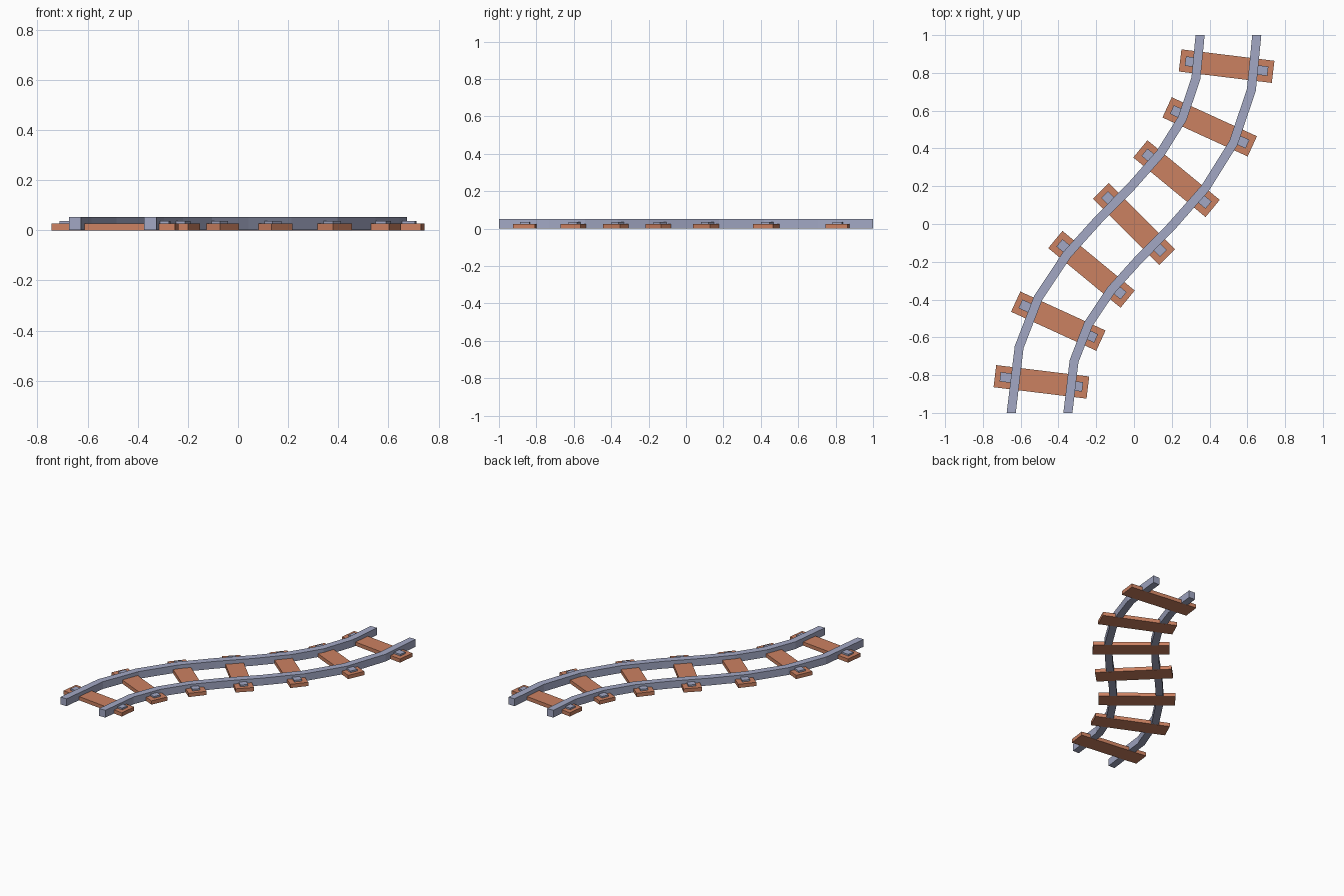
import bpy, bmesh, math
from mathutils import Vector, Matrix

if "Cube" in bpy.data.objects:
    bpy.data.objects.remove(bpy.data.objects["Cube"])


def material(name, rgb):
    m = bpy.data.materials.new(name)
    m.diffuse_color = (*rgb, 1)
    m.use_nodes = True
    m.node_tree.nodes["Principled BSDF"].inputs["Base Color"].default_value = m.diffuse_color
    return m


METAL = material("blue_grey_metal", (0.36, 0.39, 0.55))
WOOD = material("orange_brown_wood", (0.60, 0.22, 0.12))


def path(t):
    """Centre line of the S bend: position and heading angle from +y."""
    p = Vector((-0.5 + 3 * t**2 - 2 * t**3, t**3 - (1 - t)**3, 0))
    angle = math.atan2(6 * t * (1 - t), 3 * (1 - t)**2 + 3 * t**2)
    return p, angle


def finish(bm, name, mat):
    bmesh.ops.recalc_face_normals(bm, faces=bm.faces[:])
    me = bpy.data.meshes.new(name)
    bm.to_mesh(me)
    bm.free()
    me.materials.append(mat)
    ob = bpy.data.objects.new(name, me)
    bpy.context.collection.objects.link(ob)
    return ob


def box(name, mat, place, x, y, z):
    bm = bmesh.new()
    bmesh.ops.create_cube(bm, size=1)
    size = (x[1] - x[0], y[1] - y[0], z[1] - z[0])
    mid = Vector((sum(x) / 2, sum(y) / 2, sum(z) / 2))
    bm.transform(place @ Matrix.Translation(mid) @ Matrix.Diagonal((*size, 1)))
    return finish(bm, name, mat)


# Rails: square bars swept along curves offset to each side
STEPS = (0, 0.116, 0.222, 0.335, 0.445, 0.56, 0.68, 0.795, 0.905, 1)
for name, side in (("left_rail", -1), ("right_rail", 1)):
    bm = bmesh.new()
    rings = []
    for t in STEPS:
        p, a = path(t)
        across = Vector((math.cos(a), -math.sin(a), 0))
        rings.append([bm.verts.new(p + across * (side * 0.15 + w) + Vector((0, 0, z)))
                      for w, z in ((-0.024, 0.001), (0.024, 0.001), (0.024, 0.052), (-0.024, 0.052))])
    for r, s in zip(rings, rings[1:]):
        for i in range(4):
            j = (i + 1) % 4
            bm.faces.new((r[i], r[j], s[j], s[i]))
    bm.faces.new(rings[0])
    bm.faces.new(rings[-1])
    finish(bm, name, METAL)

# Sleepers with a fixing plate outside each rail
for n, t in enumerate((0.058, 0.195, 0.345, 0.5, 0.655, 0.805, 0.942), 1):
    p, a = path(t)
    place = Matrix.Translation(p) @ Matrix.Rotation(-a, 4, 'Z')
    box(f"sleeper_{n}", WOOD, place, (-0.248, 0.248), (-0.059, 0.059), (0, 0.026))
    for label, x in (("left", (-0.22, -0.16)), ("right", (0.16, 0.22))):
        box(f"{label}_fixing_plate_{n}", METAL, place, x, (-0.025, 0.025), (0.02, 0.037))
